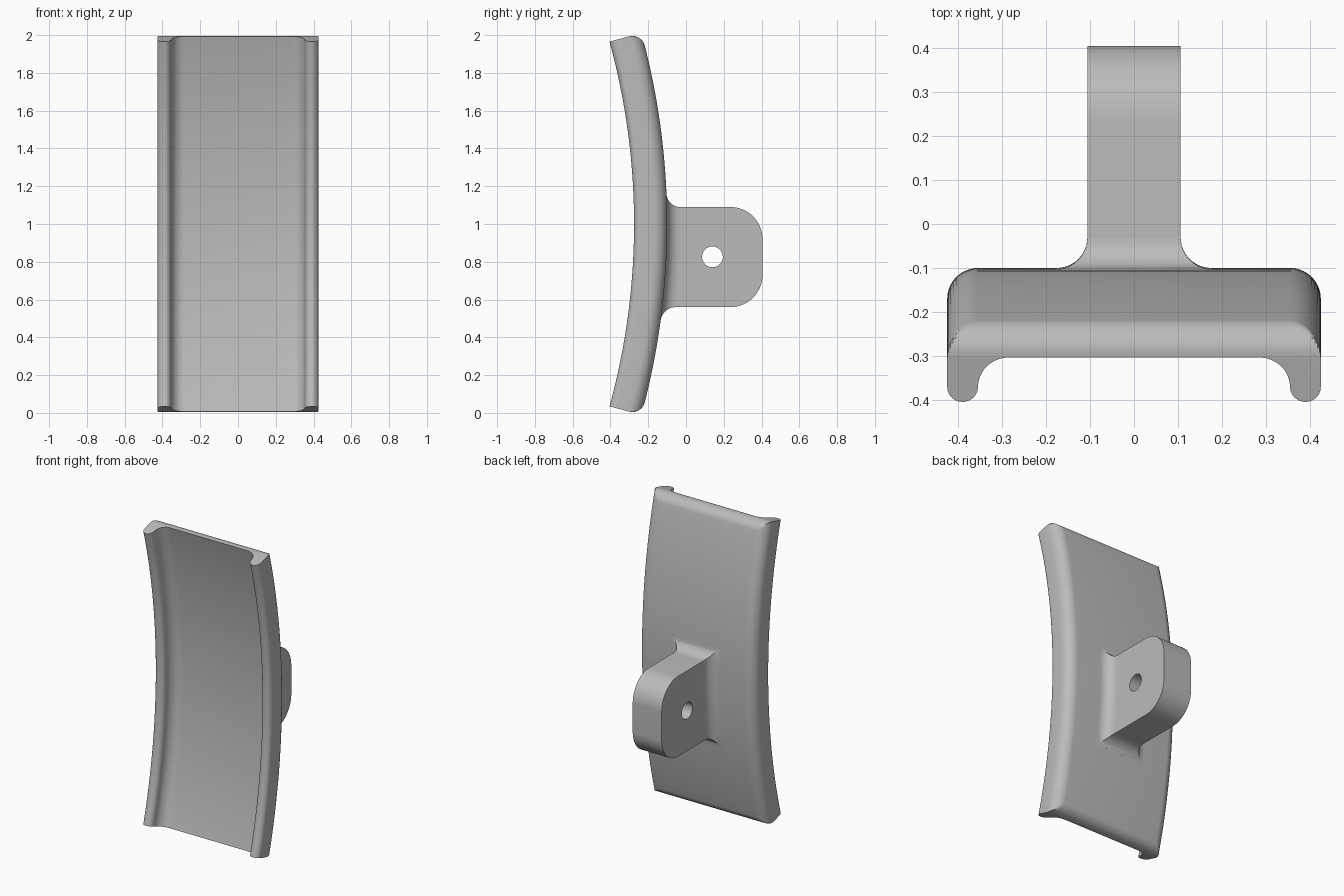
import bpy, bmesh, math

cube = bpy.data.objects.get("Cube")
if cube:
    bpy.data.objects.remove(cube, do_unlink=True)

grey = bpy.data.materials.new("plain grey")
grey.use_nodes = True
GREY = (0.5, 0.5, 0.5, 1)
grey.diffuse_color = GREY
grey.node_tree.nodes["Principled BSDF"].inputs["Base Color"].default_value = GREY

# Bow: concentric arcs around a horizontal axis in front of the model
CY = -3.925
R_TIP, R_FLOOR, R_BACK = 3.65, 3.755, 3.825
HALF_ANGLE = math.radians(15.33)
FIL = 0.07
HALF_W = 0.425


def finish(name, bm):
    bmesh.ops.recalc_face_normals(bm, faces=bm.faces)
    mesh = bpy.data.meshes.new(name)
    bm.to_mesh(mesh)
    bm.free()
    mesh.materials.append(grey)
    ob = bpy.data.objects.new(name, mesh)
    bpy.context.collection.objects.link(ob)
    return ob


def smooth(ob):
    bpy.ops.object.select_all(action='DESELECT')
    ob.select_set(True)
    bpy.context.view_layer.objects.active = ob
    bpy.ops.object.shade_smooth_by_angle(angle=math.radians(30))


def arc(cx, cy, r, a0, a1, n):
    angles = [math.radians(a0 + (a1 - a0) * i / n) for i in range(n + 1)]
    return [(cx + r * math.cos(a), cy + r * math.sin(a)) for a in angles]


def loft(bm, rings):
    loops = [[bm.verts.new(p) for p in ring] for ring in rings]
    n = len(loops[0])
    for a, b in zip(loops, loops[1:]):
        for i in range(n):
            j = (i + 1) % n
            bm.faces.new((a[i], a[j], b[j], b[i]))
    bm.faces.new(loops[0])
    bm.faces.new(loops[-1])


# Curved plate: channel profile with round lips, given as (x, radius)
TIP = 0.035
half = arc(HALF_W - FIL, R_BACK - FIL, FIL, 90, 0, 10)
half += arc(HALF_W - TIP, R_TIP + TIP, TIP, 0, -180, 12)
half += arc(HALF_W - 2 * TIP - FIL, R_FLOOR - FIL, FIL, 0, 90, 10)
profile = half + [(-x, r) for x, r in reversed(half)]

# Stations crowd towards the ends, where the back edge rounds over
total = HALF_ANGLE * R_BACK
inset = [FIL * (1 - math.sin(math.radians(9 * i))) for i in range(10, -1, -1)]
inset = sorted(inset)
end = [total - d for d in inset]
middle = [(total - FIL) * i / 20 for i in range(-19, 20)]
stations = sorted([-s for s in end] + middle + end)

rings = []
for s in stations:
    a = s / R_BACK
    k = max(0.0, FIL - (total - abs(s)))
    limit = R_BACK - FIL + math.sqrt(max(0.0, FIL ** 2 - k ** 2)) + 0.0003
    ring = []
    for x, r in profile:
        r = min(r, limit)
        ring.append((x, CY + r * math.cos(a), 1 + r * math.sin(a)))
    rings.append(ring)
bm = bmesh.new()
loft(bm, rings)
smooth(finish("curved_plate", bm))

# Mounting lug: rounded block standing on the back of the plate
LUG_W, Z0, Z1, Y0, Y1, CR = 0.106, 0.56, 1.09, -0.13, 0.405, 0.17
outline = [(Y0, Z0)] + arc(Y1 - CR, Z0 + CR, CR, -90, 0, 16)
outline += arc(Y1 - CR, Z1 - CR, CR, 0, 90, 16) + [(Y0, Z1)]
bm = bmesh.new()
loft(bm, [[(x, y, z) for y, z in outline] for x in (-LUG_W, LUG_W)])
lug = finish("mounting_lug", bm)

# Pin hole through the lug
hole = arc(0.14, 0.826, 0.055, 0, 360, 40)[:-1]
bm = bmesh.new()
loft(bm, [[(x, y, z) for y, z in hole] for x in (-0.2, 0.2)])
cutter = finish("hole_cutter", bm)
cutter.hide_render = True
mod = lug.modifiers.new("pin hole", 'BOOLEAN')
mod.operation = 'DIFFERENCE'
mod.solver = 'EXACT'
mod.object = cutter
bpy.context.view_layer.objects.active = lug
bpy.ops.object.modifier_apply(modifier=mod.name)
bpy.data.objects.remove(cutter, do_unlink=True)
smooth(lug)


# Mitred fillet blending the lug into the plate
def flare_ring(grow, lift):
    w, lo, hi = LUG_W + grow, Z0 - grow, Z1 + grow
    zs = [lo + (hi - lo) * i / 8 for i in range(9)]
    pts = [(-w, z) for z in zs] + [(w, z) for z in reversed(zs)]
    return [(x, CY + math.sqrt(R_BACK ** 2 - (z - 1) ** 2) + lift, z) for x, z in pts]


bm = bmesh.new()
rings = [flare_ring(FIL, -0.01)]
for i in range(11):
    t = math.radians(9 * i)
    rings.append(flare_ring(FIL * (1 - math.sin(t)), FIL * (1 - math.cos(t))))
loft(bm, rings)
# Drop the buried cap and the one inside the lug
bmesh.ops.delete(bm, geom=[f for f in bm.faces if len(f.verts) > 4], context='FACES')
smooth(finish("lug_fillet", bm))
